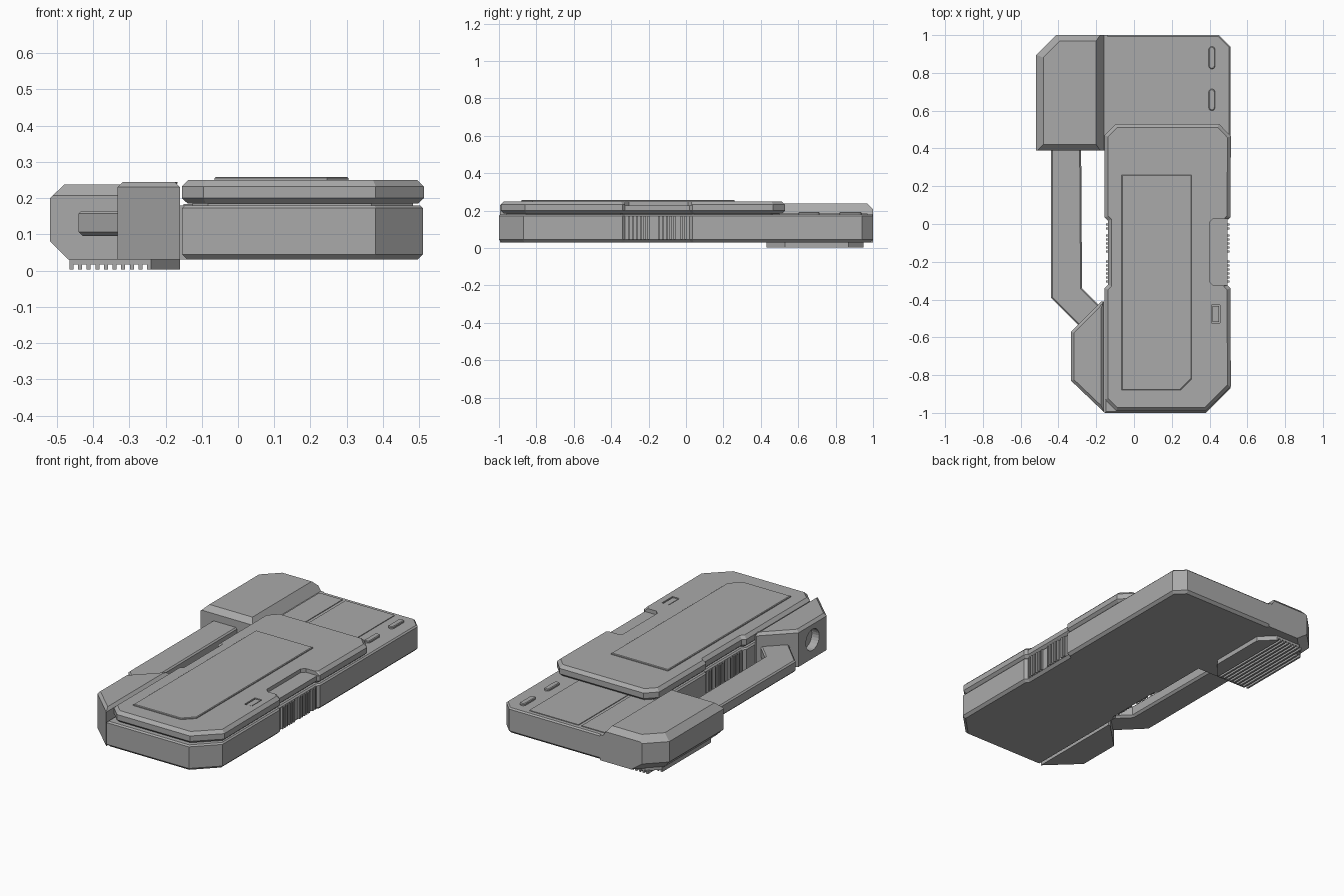
import bpy, bmesh, math
from mathutils import Vector

if "Cube" in bpy.data.objects:
    bpy.data.objects.remove(bpy.data.objects["Cube"])

grey = bpy.data.materials.new("mid grey")
grey.diffuse_color = (0.4, 0.4, 0.4, 1)
grey.use_nodes = True
grey.node_tree.nodes["Principled BSDF"].inputs["Base Color"].default_value = grey.diffuse_color


def inset(pts, d):
    """Move every edge of a counter-clockwise outline inwards by d."""
    out, n = [], len(pts)
    for i in range(n):
        a, b, c = (Vector(pts[(i + k) % n]) for k in (-1, 0, 1))
        u, v = (b - a).normalized(), (c - b).normalized()
        n1, n2 = Vector((-u.y, u.x)), Vector((-v.y, v.x))
        out.append(b + (n1 + n2) * d / (1 + n1.dot(n2)))
    return out


def prism(name, outline, levels):
    """Closed solid from one outline, with levels of (height, inset)."""
    bm = bmesh.new()
    rings = [[bm.verts.new((p[0], p[1], z)) for p in inset(outline, d)] for z, d in levels]
    n = len(outline)
    bm.faces.new(rings[0][::-1])
    bm.faces.new(rings[-1])
    for lo, hi in zip(rings, rings[1:]):
        for i in range(n):
            bm.faces.new((lo[i], lo[(i + 1) % n], hi[(i + 1) % n], hi[i]))
    me = bpy.data.meshes.new(name)
    bm.to_mesh(me)
    bm.free()
    me.materials.append(grey)
    ob = bpy.data.objects.new(name, me)
    bpy.context.collection.objects.link(ob)
    return ob


def rect(x0, x1, y0, y1):
    return [(x0, y0), (x1, y0), (x1, y1), (x0, y1)]


def box(name, x0, x1, y0, y1, z0, z1):
    return prism(name, rect(x0, x1, y0, y1), [(z0, 0), (z1, 0)])


def cut(target, cutter):
    m = target.modifiers.new("cut", 'BOOLEAN')
    m.operation, m.object, m.solver = 'DIFFERENCE', cutter, 'EXACT'
    bpy.context.view_layer.objects.active = target
    bpy.ops.object.modifier_apply(modifier=m.name)
    bpy.data.objects.remove(cutter)


# Grip notches shared by body and lid
right_notch = [(0.51, -0.34), (0.495, -0.325), (0.495, 0.02), (0.51, 0.035)]
left_notch = [(-0.155, 0.035), (-0.137, 0.017), (-0.137, -0.322), (-0.155, -0.34)]

# Main body
prism("body", [(-0.155, -1), (0.38, -1), (0.51, -0.87)] + right_notch +
      [(0.51, 0.94), (0.45, 1), (-0.155, 1)] + left_notch,
      [(0.03, 0.015), (0.045, 0), (0.172, 0), (0.18, 0.008)])

# Vertical grip ribs on both sides, in three groups
for x0, x1, side in ((0.485, 0.506, "right"), (-0.149, -0.13, "left")):
    for start, count in ((-0.31, 6), (-0.15, 5), (-0.03, 2)):
        for i in range(count):
            y = start + i * 0.021
            box("grip_rib_" + side, x0, x1, y, y + 0.011, 0.045, 0.172)

# Lid with its neck
lid_outline = ([(-0.095, -0.99), (0.38, -0.99), (0.513, -0.86)] + right_notch +
               [(0.513, 0.465), (0.45, 0.53), (-0.095, 0.53), (-0.155, 0.47)] +
               left_notch + [(-0.155, -0.93)])
prism("lid_neck", inset(lid_outline, 0.03), [(0.17, 0), (0.195, 0)])
lid = prism("lid", lid_outline, [(0.185, 0.016), (0.2, 0), (0.232, 0), (0.25, 0.018)])
thumb = [(0.6, -0.325), (0.6, 0.03), (0.42, 0.03), (0.4, 0.01), (0.4, -0.305), (0.42, -0.325)]
cut(lid, prism("thumb_cutter", thumb, [(0.228, 0), (0.3, 0)]))
cut(lid, box("button_cutter", 0.41, 0.456, -0.525, -0.428, 0.235, 0.3))
box("lid_button", 0.416, 0.45, -0.519, -0.434, 0.23, 0.247)

# Raised panel on the lid
prism("lid_panel", [(-0.065, -0.88), (0.245, -0.88), (0.305, -0.82), (0.305, 0.26), (-0.065, 0.26)],
      [(0.245, 0), (0.255, 0), (0.258, 0.004)])

# Plates and rounded buttons on the rear deck
box("deck_plate_wide", 0.02, 0.34, 0.48, 0.97, 0.175, 0.184)
box("deck_plate_narrow", -0.15, 0.0, 0.48, 0.97, 0.175, 0.184)
for y0, y1 in ((0.6, 0.715), (0.82, 0.94)):
    pill, r = [], 0.017
    for i in range(14):
        a = math.pi * (i if i < 7 else i - 1) / 6
        pill.append((0.412 + r * math.cos(a), (y1 - r if i < 7 else y0 + r) + r * math.sin(a)))
    prism("deck_button", pill, [(0.17, 0), (0.188, 0), (0.192, 0.004)])

# Rear side housing: a cross-section run along y, its ends shaped by cuts
section = [(-0.14, 0.03), (-0.14, 0.18), (-0.16, 0.18), (-0.2, 0.237),
           (-0.48, 0.237), (-0.518, 0.2), (-0.518, 0.08), (-0.468, 0.03)]
bm = bmesh.new()
front = [bm.verts.new((x, 0.39, z)) for x, z in section]
back = [bm.verts.new((x, 1, z)) for x, z in section]
bm.faces.new(front)
bm.faces.new(back[::-1])
for i in range(8):
    j = (i + 1) % 8
    bm.faces.new((front[i], back[i], back[j], front[j]))
# Slanted corner, sloped top edges and lower back edge
for co, no in (((-0.518, 0.895, 0), (-1, 1, 0)), ((0, 1, 0.207), (0, 1, 1)),
               ((0, 0.39, 0.207), (0, -1, 1)), ((-0.498, 0.915, 0.2), (-1, 1, 1.4)),
               ((-0.465, 0.948, 0.08), (-1, 1, -1.4))):
    res = bmesh.ops.bisect_plane(bm, geom=bm.verts[:] + bm.edges[:] + bm.faces[:],
                                 plane_co=co, plane_no=no, clear_outer=True)
    bmesh.ops.holes_fill(bm, edges=[e for e in bm.edges if e.is_boundary])
bmesh.ops.recalc_face_normals(bm, faces=bm.faces[:])
me = bpy.data.meshes.new("rear_housing")
bm.to_mesh(me)
bm.free()
me.materials.append(grey)
bpy.context.collection.objects.link(bpy.data.objects.new("rear_housing", me))

# Ribbed foot below the rear housing
prism("foot", [(-0.465, 0.43), (-0.24, 0.43), (-0.16, 0.53), (-0.16, 0.87), (-0.24, 0.95),
               (-0.4, 0.95), (-0.465, 0.885)], [(0.017, 0), (0.04, 0)])
for i in range(10):
    x = -0.465 + i * 0.0238
    box("foot_rib", x, x + 0.011, 0.43, 0.885 if i < 2 else 0.95, 0.003, 0.02)
prism("foot_edge", [(-0.24, 0.43), (-0.16, 0.53), (-0.16, 0.87), (-0.24, 0.95)],
      [(0.003, 0), (0.02, 0)])

# Front side housing with a round socket
pod = prism("front_housing", [(-0.16, -0.995), (-0.16, -0.41), (-0.172, -0.41), (-0.333, -0.57),
                              (-0.333, -0.83)], [(0.03, 0), (0.23, 0), (0.245, 0.015)])
bpy.ops.mesh.primitive_cylinder_add(vertices=24, radius=0.062, depth=0.1,
                                    location=(-0.335, -0.7, 0.14), rotation=(0, math.pi / 2, 0))
cut(pod, bpy.context.object)

# Bent side handle joining both housings
prism("handle", [(-0.44, 0.42), (-0.44, -0.39), (-0.27, -0.56), (-0.16, -0.455),
                 (-0.275, -0.34), (-0.28, 0.42)],
      [(0.095, 0.012), (0.107, 0), (0.157, 0), (0.165, 0.008)])
